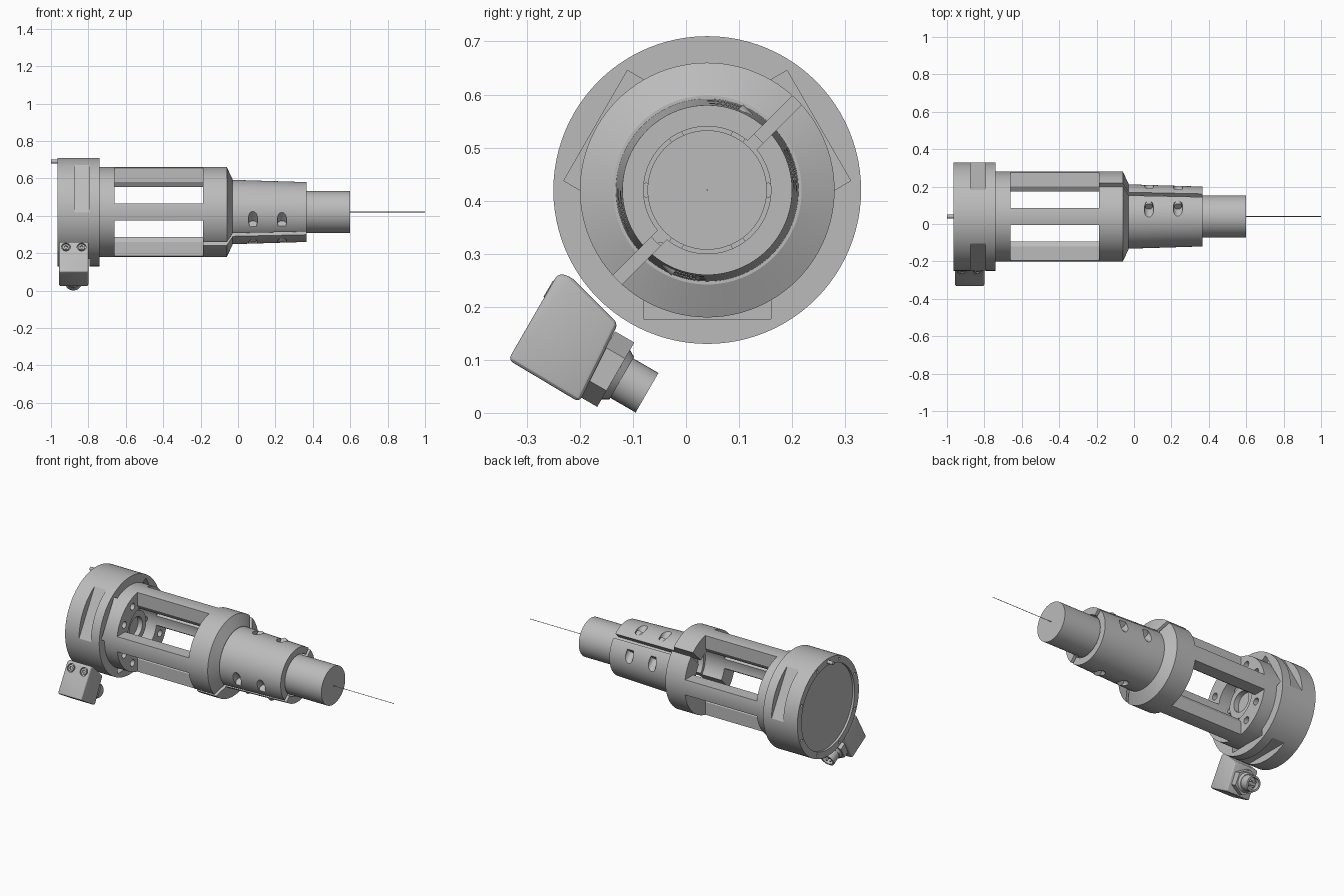
import bpy, bmesh, math
from mathutils import Vector, Matrix

cube = bpy.data.objects.get("Cube")
if cube:
    bpy.data.objects.remove(cube, do_unlink=True)

grey = bpy.data.materials.new("machined grey")
grey.use_nodes = True
grey.diffuse_color = (0.5, 0.5, 0.5, 1)
grey.node_tree.nodes["Principled BSDF"].inputs["Base Color"].default_value = (0.5, 0.5, 0.5, 1)

CY, CZ = 0.04, 0.42          # main axis, parallel to x


def finish(name, bm):
    bmesh.ops.recalc_face_normals(bm, faces=bm.faces)
    me = bpy.data.meshes.new(name)
    bm.to_mesh(me)
    bm.free()
    ob = bpy.data.objects.new(name, me)
    bpy.context.collection.objects.link(ob)
    me.materials.append(grey)
    return ob


def lathe(name, profile, closed=True, steps=96):
    """Spin an (x, radius) profile about the main axis."""
    bm = bmesh.new()
    vs = [bm.verts.new((x, CY, CZ + r)) for x, r in profile]
    pairs = list(zip(vs, vs[1:])) + ([(vs[-1], vs[0])] if closed else [])
    edges = [bm.edges.new(p) for p in pairs]
    bmesh.ops.spin(bm, geom=vs + edges, cent=(0, CY, CZ), axis=(1, 0, 0),
                   angle=math.tau, steps=steps, use_merge=True)
    bmesh.ops.remove_doubles(bm, verts=bm.verts, dist=1e-5)
    return finish(name, bm)


def cyl(name, a, b, r, r2=None, sides=32):
    a, b = Vector(a), Vector(b)
    d = b - a
    m = Matrix.Translation((a + b) / 2) @ d.to_track_quat('Z', 'Y').to_matrix().to_4x4()
    bm = bmesh.new()
    bmesh.ops.create_cone(bm, cap_ends=True, segments=sides, radius1=r,
                          radius2=r if r2 is None else r2, depth=d.length, matrix=m)
    return finish(name, bm)


def prism(name, pts, x0, x1):
    """Extrude a (y, z) outline along x."""
    bm = bmesh.new()
    f = bm.faces.new([bm.verts.new((x0, y, z)) for y, z in pts])
    ext = bmesh.ops.extrude_face_region(bm, geom=[f])["geom"]
    bmesh.ops.translate(bm, vec=(x1 - x0, 0, 0),
                        verts=[v for v in ext if isinstance(v, bmesh.types.BMVert)])
    return finish(name, bm)


def around(pts, deg):
    """Turn local (radial, tangential) points about the main axis."""
    c, s = math.cos(math.radians(deg)), math.sin(math.radians(deg))
    return [(CY + u * c - v * s, CZ + u * s + v * c) for u, v in pts]


def at(x, deg, u, v=0):
    return (x, *around([(u, v)], deg)[0])


def rect(u0, u1, h):
    return [(u0, -h), (u1, -h), (u1, h), (u0, h)]


def bake(ob):
    dg = bpy.context.evaluated_depsgraph_get()
    me = bpy.data.meshes.new_from_object(ob.evaluated_get(dg))
    ob.modifiers.clear()
    ob.data = me


def cut(ob, cutters):
    for c in cutters:
        m = ob.modifiers.new("cut", 'BOOLEAN')
        m.operation, m.solver, m.object = 'DIFFERENCE', 'EXACT', c
    bake(ob)
    for c in cutters:
        bpy.data.objects.remove(c, do_unlink=True)


# Rear housing with rim pockets, front recesses and back screw holes
housing = lathe("rear_housing", [(-.952, 0), (-.952, .25), (-.965, .25), (-.965, .29),
                                 (-.74, .29), (-.74, .2), (-.73, .2), (-.73, 0)], closed=False)
tools = []
for deg in (30, 150, 270):
    tools.append(prism("cutter", around(rect(.25, .4, .2), deg), -.873, -.795))
    tools.append(prism("cutter", around(rect(.1, .243, .12), deg), -.775, -.7395 + .02))
for k in range(8):
    deg = 22.5 + 45 * k
    tools.append(cyl("cutter", at(-.98, deg, .27), at(-.95, deg, .27), .008, sides=16))
cut(housing, tools)
cyl("locating_pin", at(-1, 90, .27), at(-.95, 90, .27), .01)

# Cage body with conical shoulder and tapered clamp sleeve
body = lathe("cage_body", [(-.77, .24), (-.06, .24), (-.03, .178), (-.03, .172), (.365, .16),
                           (.365, .12), (-.06, .12), (-.06, .137), (-.77, .137)])
tools = []
window = [(.16, .045), (.4, .045), (.4, .4), (.045, .4), (.045, .16), (.025, .13), (.13, .025)]
for k in range(4):
    tools.append(prism("cutter", around(window, 90 * k), -.66, -.187))
    for off in (-17, 17):
        deg = 45 + 90 * k + off
        tools.append(cyl("cutter", at(-.70, deg, .19), at(-.64, deg, .19), .02, sides=24))
tools.append(prism("cutter", around(rect(-.3, .3, .012), 45), -.22, .4))
for deg in (45, 225):
    for x in (.08, .235):
        for s in (-1, 1):
            tools.append(cyl("cutter", at(x, deg, .142, s * .05), at(x, deg, .142, s * .2), .025))
cut(body, tools)

# Clamp screws sunk in the sleeve
for deg in (45, 225):
    for x in (.08, .235):
        cyl("clamp_screw", at(x, deg, .142, .04), at(x, deg, .142, .066), .02)

# Hub inside the cage, with a ring of screws
lathe("inner_hub", [(-.74, .06), (-.74, .095), (-.70, .095), (-.70, .06)])
for k in range(6):
    cyl("hub_screw", at(-.74, 60 * k, .115), at(-.715, 60 * k, .115), .014, sides=20)

# Shaft and its thin axis wire
cyl("shaft", (-.03, CY, CZ), (.6, CY, CZ), .1125, sides=96)
cyl("axis_wire", (.59, CY, CZ), (1, CY, CZ), .0015, sides=8)

# Connector block seated against the housing
block = prism("connector_block", [(-.335, .1), (-.241, .263), (-.217, .257), (-.128, .168),
                                  (-.201, .02)], -.957, -.80)
bev = block.modifiers.new("bevel", 'BEVEL')
bev.width, bev.segments = .01, 3
bake(block)
out = Vector((0, .866, -.5))
up = Vector((0, .5, .866))
seats = [Vector((x, -.258, .233)) for x in (-.92, -.836)]
cut(block, [cyl("cutter", p - out * .03, p + out * .012, .024) for p in seats])
for p in seats:
    head = cyl("block_screw", p - out * .002, p + out * .02, .018)
    cut(head, [cyl("cutter", p - out * .02, p + out * .006, .009, sides=6)])

# Round plug: hex nut, collar, barrel with pin socket
root = Vector((-.88, -.16, .088))
cyl("plug_nut", root - out * .01, root + out * .032, .07, sides=6)
cyl("plug_collar", root + out * .03, root + out * .045, .055, .046)
barrel = cyl("plug_barrel", root + out * .03, root + out * .1, .043)
cut(barrel, [cyl("cutter", root + out * .07, root + out * .12, .033)])
for k in range(4):
    a = math.pi / 4 + k * math.pi / 2
    p = root + Vector((1, 0, 0)) * .017 * math.cos(a) + up * .017 * math.sin(a)
    cyl("plug_pin", p + out * .06, p + out * .095, .005, sides=12)

# Smooth the round surfaces, keep machined edges crisp
bpy.ops.object.select_all(action='DESELECT')
for ob in bpy.context.collection.objects:
    if ob.type == 'MESH' and ob.data.materials and ob.data.materials[0] == grey:
        ob.select_set(True)
        bpy.context.view_layer.objects.active = ob
bpy.ops.object.shade_smooth_by_angle(angle=math.radians(25))
